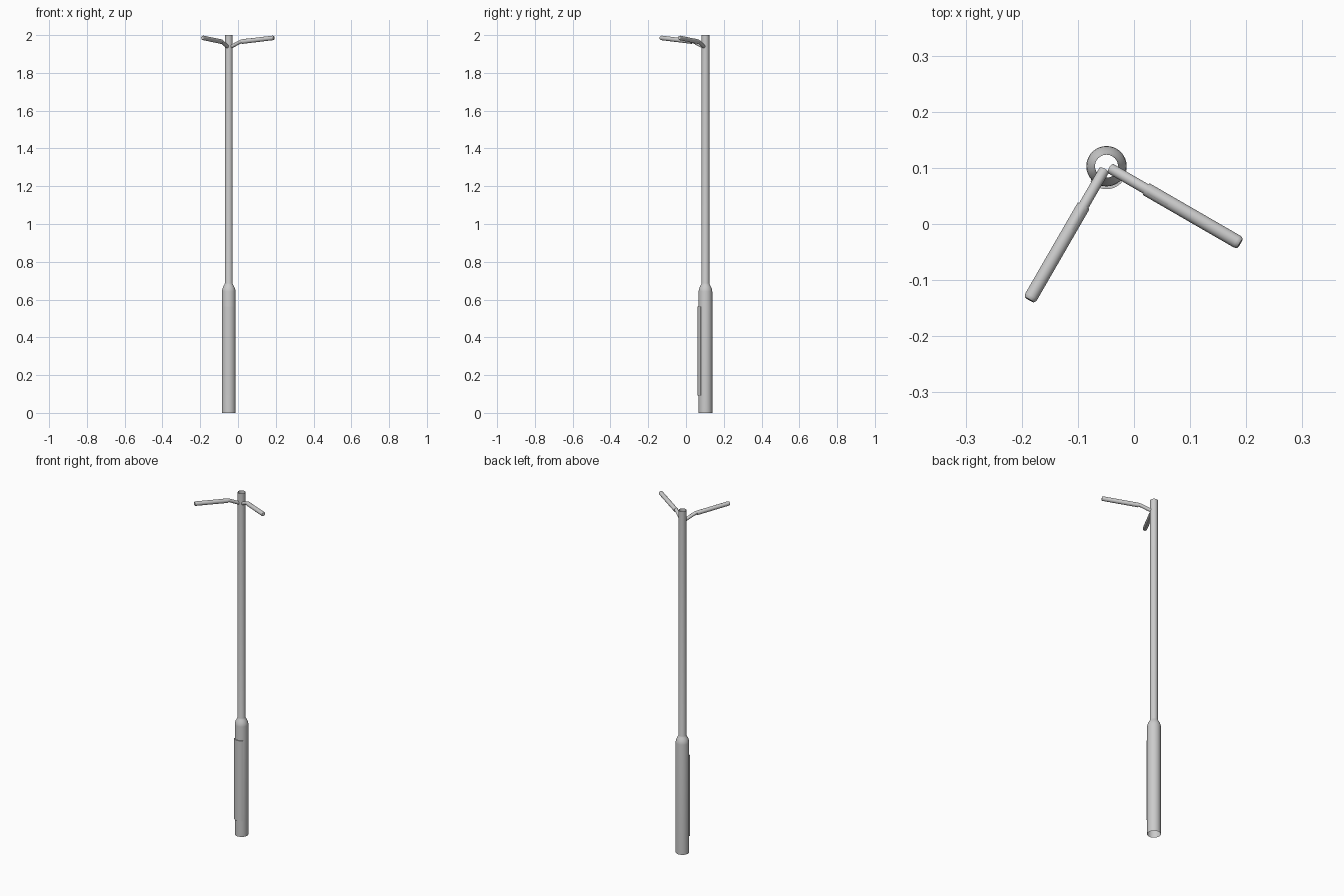
import bpy, bmesh
from math import sin, cos, pi, radians
from mathutils import Vector

if "Cube" in bpy.data.objects:
    bpy.data.objects.remove(bpy.data.objects["Cube"])

CX, CY = -0.049, 0.103   # pole axis
R_BASE, R_POLE = 0.036, 0.0205


def finish(name, bm, angle=35):
    bmesh.ops.recalc_face_normals(bm, faces=bm.faces)
    me = bpy.data.meshes.new(name)
    bm.to_mesh(me)
    bm.free()
    ob = bpy.data.objects.new(name, me)
    bpy.context.collection.objects.link(ob)
    bpy.ops.object.select_all(action='DESELECT')
    ob.select_set(True)
    bpy.context.view_layer.objects.active = ob
    bpy.ops.object.shade_smooth_by_angle(angle=radians(angle))
    return ob


def bridge(bm, rings):
    n = len(rings[0])
    for a, b in zip(rings, rings[1:]):
        for i in range(n):
            j = (i + 1) % n
            bm.faces.new((a[i], a[j], b[j], b[i]))


def lathe(name, profile, seg=32):
    """Open tube revolved round the pole axis from (radius, z) points."""
    bm = bmesh.new()
    bridge(bm, [[bm.verts.new((CX + r * cos(2 * pi * i / seg), CY + r * sin(2 * pi * i / seg), z))
                 for i in range(seg)] for r, z in profile])
    return finish(name, bm)


def tube(name, azimuth, path, seg=20):
    """Capped tube along (distance, z, radius) points in a vertical plane."""
    bm = bmesh.new()
    out = Vector((cos(azimuth), sin(azimuth), 0))
    side = Vector((-out.y, out.x, 0))
    rings = []
    for k, (d, z, r) in enumerate(path):
        a, b = path[max(k - 1, 0)], path[min(k + 1, len(path) - 1)]
        t = (out * (b[0] - a[0]) + Vector((0, 0, b[1] - a[1]))).normalized()
        up = t.cross(side)
        c = Vector((CX, CY, z)) + out * d
        rings.append([bm.verts.new(c + side * (r * cos(2 * pi * i / seg)) + up * (r * sin(2 * pi * i / seg)))
                      for i in range(seg)])
    bridge(bm, rings)
    bm.faces.new(rings[0])
    bm.faces.new(rings[-1])
    return finish(name, bm)


# wide base, rounded shoulder and slim pole, open at both ends
lathe("pole", [(R_BASE, 0), (R_BASE, 0.643), (0.035, 0.652), (0.0315, 0.663),
               (0.026, 0.674), (0.022, 0.681), (R_POLE, 0.686), (R_POLE, 2.0)])

# service door: curved panel standing slightly proud of the front
bm = bmesh.new()
steps, half = 14, radians(52)
angles = [-pi / 2 - half + 2 * half * i / steps for i in range(steps + 1)]
outline = [(CX + R_BASE * cos(a), CY - 0.005 + R_BASE * sin(a)) for a in angles]
outline += [(CX + 0.033 * cos(a), CY + 0.033 * sin(a)) for a in reversed(angles)]
rings = [[bm.verts.new((x, y, z)) for x, y in outline] for z in (0.092, 0.563)]
bridge(bm, rings)
bm.faces.new(rings[0])
bm.faces.new(rings[1])
finish("service_door", bm)

# two lamp arms at right angles, each a thin bent bracket and a thicker head
for label, deg in (("right", -30), ("left", -120)):
    az = radians(deg)
    tube("arm_bracket_" + label, az,
         [(0.009, 1.937, 0.0095), (0.035, 1.948, 0.0095), (0.062, 1.961, 0.0095),
          (0.078, 1.9675, 0.0095), (0.095, 1.970, 0.0095), (0.13, 1.9735, 0.0095)])
    tube("lamp_head_" + label, az,
         [(0.082, 1.9655, 0.012), (0.268, 1.985, 0.012), (0.272, 1.9854, 0.0112), (0.275, 1.9857, 0.009)])
